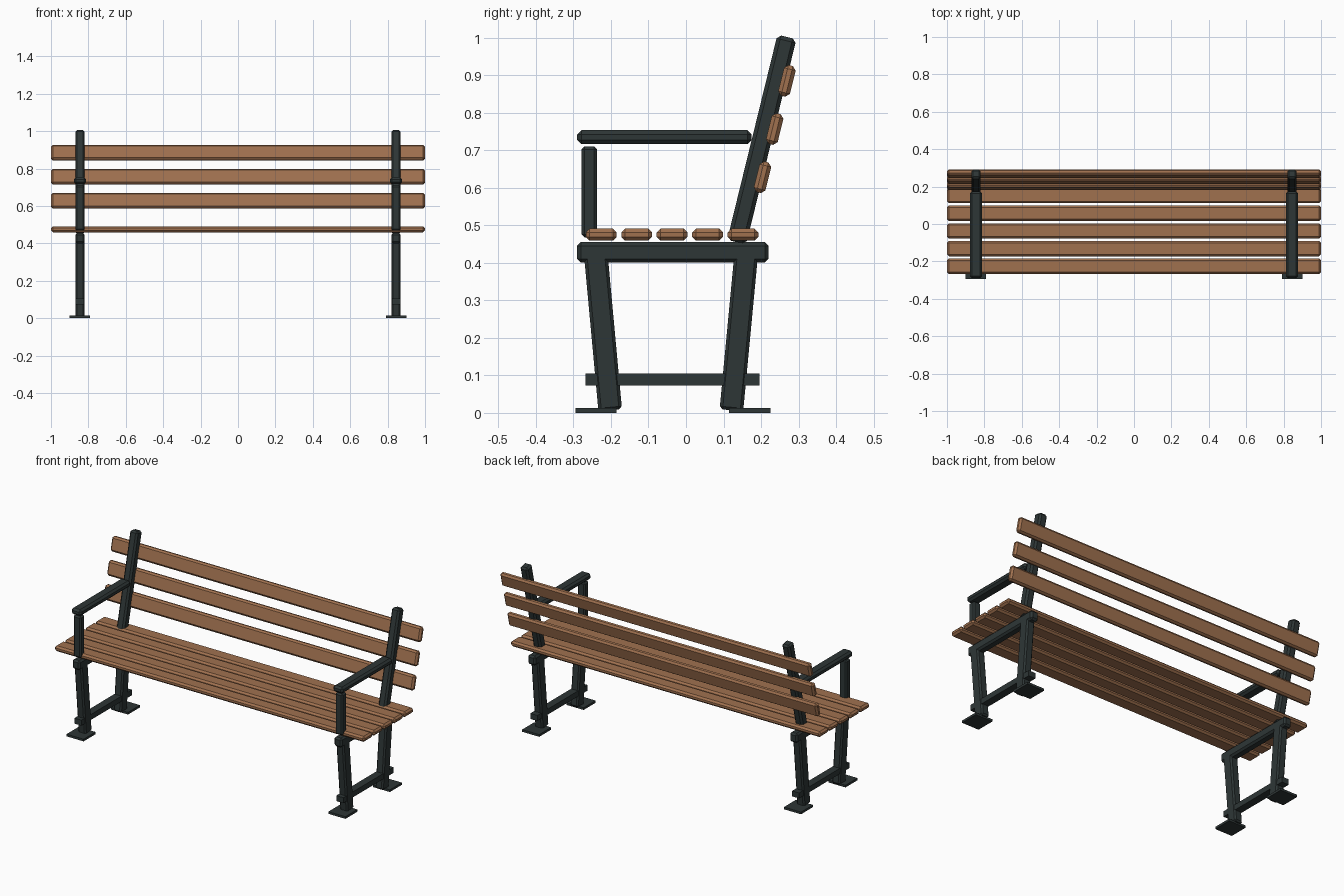
import bpy, bmesh, math
from mathutils import Matrix, Vector

if "Cube" in bpy.data.objects:
    bpy.data.objects.remove(bpy.data.objects["Cube"])


def material(name, rgb):
    m = bpy.data.materials.new(name)
    m.diffuse_color = (*rgb, 1)
    m.use_nodes = True
    m.node_tree.nodes["Principled BSDF"].inputs["Base Color"].default_value = m.diffuse_color
    return m


WOOD = material("brown wood", (0.352, 0.165, 0.078))
IRON = material("dark iron", (0.027, 0.037, 0.037))


def box(name, size, centre, mat, tilt=0.0, chamfer=0.0):
    """Chamfered box, tilted about x (positive leans the top to +y)."""
    bm = bmesh.new()
    bmesh.ops.create_cube(bm, size=1)
    bmesh.ops.scale(bm, vec=size, verts=bm.verts)
    if chamfer:
        bmesh.ops.bevel(bm, geom=bm.edges[:], offset=chamfer, segments=1,
                        affect='EDGES', profile=0.5)
    bm.transform(Matrix.Translation(centre) @ Matrix.Rotation(-tilt, 4, 'X'))
    me = bpy.data.meshes.new(name)
    bm.to_mesh(me)
    bm.free()
    me.materials.append(mat)
    ob = bpy.data.objects.new(name, me)
    bpy.context.collection.objects.link(ob)
    return ob


def beam(name, x, start, end, width, depth, chamfer):
    """Iron bar between two (y, z) points."""
    a, b = Vector(start), Vector(end)
    d, c = b - a, (a + b) / 2
    return box(name, (width, depth, d.length), (x, c.x, c.y), IRON,
               math.atan2(d.x, d.y), chamfer)


# Seat slats
for i in range(5):
    box(f"seat_slat_{i + 1}", (2, 0.082, 0.032), (0, -0.226 + i * 0.0945, 0.475),
        WOOD, chamfer=0.01)

# Back slats, fixed behind the leaning posts
LEAN = math.radians(14)
for i in range(3):
    box(f"back_slat_{i + 1}", (2, 0.032, 0.084),
        (0, 0.204 + i * 0.0325, 0.628 + i * 0.1285), WOOD, LEAN, 0.01)

# Iron end frames
for side, x in (("left", -0.845), ("right", 0.845)):
    beam(f"{side}_front_leg", x, (-0.243, 0.45), (-0.202, 0.007), 0.05, 0.063, 0.008)
    beam(f"{side}_rear_leg", x, (0.163, 0.45), (0.121, 0.007), 0.05, 0.063, 0.008)
    box(f"{side}_seat_rail", (0.05, 0.51, 0.055), (x, -0.035, 0.428), IRON, chamfer=0.01)
    box(f"{side}_stretcher", (0.045, 0.465, 0.032), (x, -0.036, 0.089), IRON)
    beam(f"{side}_back_post", x, (0.135, 0.455), (0.269, 1.002), 0.05, 0.052, 0.01)
    box(f"{side}_arm_post", (0.048, 0.042, 0.242), (x, -0.258, 0.589), IRON, chamfer=0.008)
    box(f"{side}_armrest", (0.064, 0.465, 0.037), (x, -0.0575, 0.735), IRON, chamfer=0.011)
    # Foot plates
    box(f"{side}_front_foot", (0.11, 0.11, 0.013), (x, -0.24, 0.0065), IRON)
    box(f"{side}_rear_foot", (0.11, 0.11, 0.013), (x, 0.17, 0.0065), IRON)
